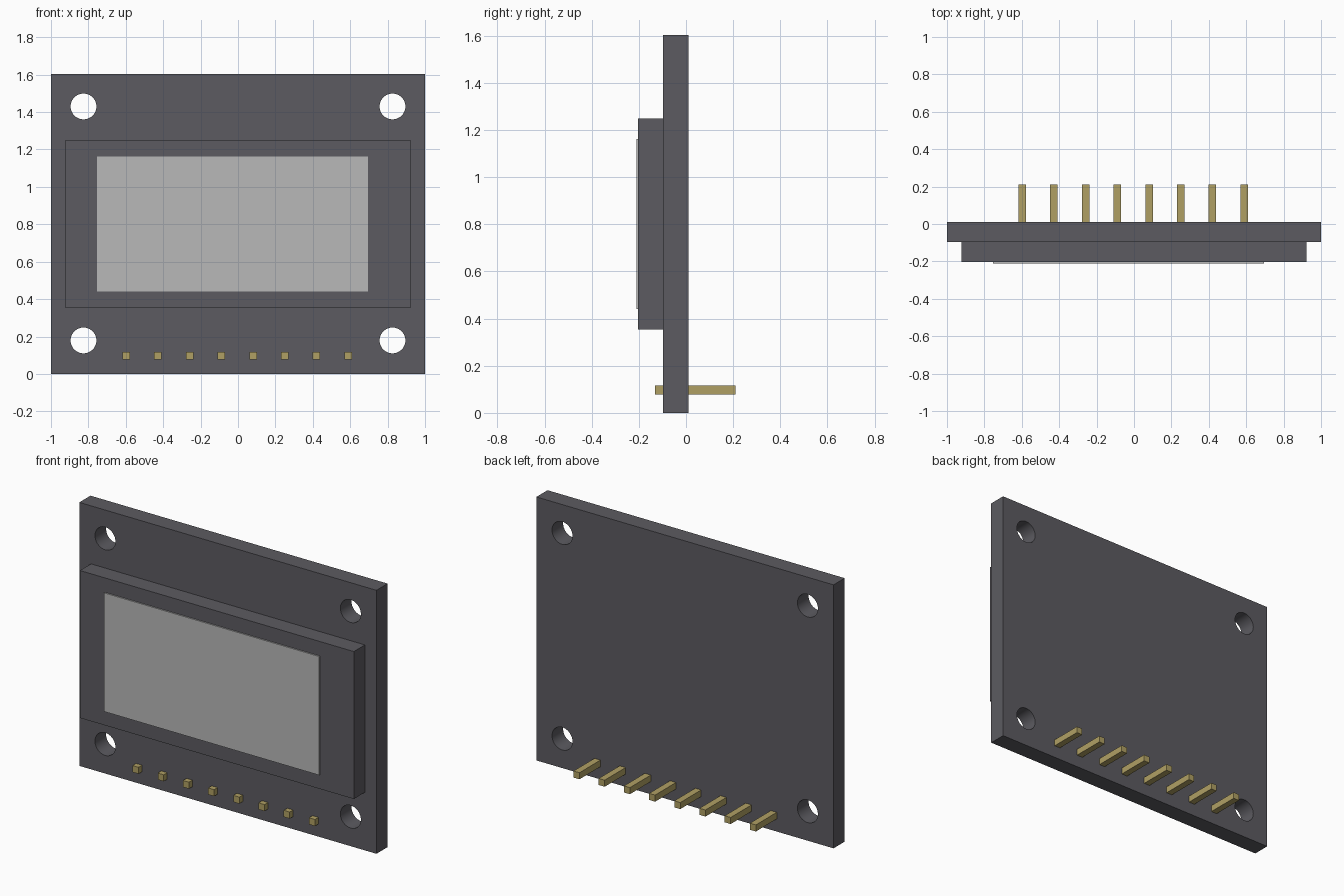
import bpy
from math import pi, radians

cube = bpy.data.objects.get("Cube")
if cube:
    bpy.data.objects.remove(cube, do_unlink=True)


def make_material(name, rgb):
    mat = bpy.data.materials.new(name)
    mat.use_nodes = True
    mat.diffuse_color = (*rgb, 1)
    bsdf = mat.node_tree.nodes["Principled BSDF"]
    bsdf.inputs["Base Color"].default_value = (*rgb, 1)
    bsdf.inputs["Roughness"].default_value = 0.6
    return mat


charcoal = make_material("charcoal", (0.107, 0.105, 0.119))
light_grey = make_material("light grey", (0.479, 0.479, 0.479))
brass = make_material("brass", (0.434, 0.352, 0.127))


def box(name, x, y, z, mat):
    """Box spanning the given (min, max) ranges."""
    spans = (x, y, z)
    bpy.ops.mesh.primitive_cube_add(size=1, location=[(a + b) / 2 for a, b in spans])
    obj = bpy.context.object
    obj.name = name
    obj.scale = [b - a for a, b in spans]
    bpy.ops.object.transform_apply(location=False, rotation=False, scale=True)
    obj.data.materials.append(mat)
    return obj


HEIGHT = 1.603
BOARD_FRONT, BOARD_BACK = -0.097, 0.01

# Circuit board
board = box("circuit_board", (-1, 1), (BOARD_FRONT, BOARD_BACK), (0, HEIGHT), charcoal)

# Mounting holes cut through the corners
for x in (-0.826, 0.826):
    for z in (0.179, 1.43):
        bpy.ops.mesh.primitive_cylinder_add(
            vertices=48, radius=0.069, depth=0.5, location=(x, 0, z), rotation=(pi / 2, 0, 0))
        cutter = bpy.context.object
        cutter.name = "hole_cutter"
        cutter.hide_render = True
        cutter.data.materials.append(charcoal)
        bpy.context.view_layer.objects.active = board
        hole = board.modifiers.new("mounting_hole", "BOOLEAN")
        hole.operation = "DIFFERENCE"
        hole.solver = "EXACT"
        hole.object = cutter
        bpy.ops.object.modifier_apply(modifier=hole.name)
        bpy.data.objects.remove(cutter, do_unlink=True)

bpy.ops.object.select_all(action="DESELECT")
board.select_set(True)
bpy.context.view_layer.objects.active = board
bpy.ops.object.shade_smooth_by_angle(angle=radians(30))

# Display panel and its active screen area
box("display_panel", (-0.922, 0.922), (-0.203, BOARD_FRONT), (0.353, 1.25), charcoal)
box("screen", (-0.754, 0.694), (-0.211, -0.203), (0.44, 1.162), light_grey)

# Row of header pins passing through the board
PIN_HALF = 0.02
for i in range(8):
    x = -0.598 + i * 0.1696
    box(f"header_pin_{i + 1}", (x - PIN_HALF, x + PIN_HALF), (-0.131, 0.211),
        (0.097 - PIN_HALF, 0.097 + PIN_HALF), brass)
